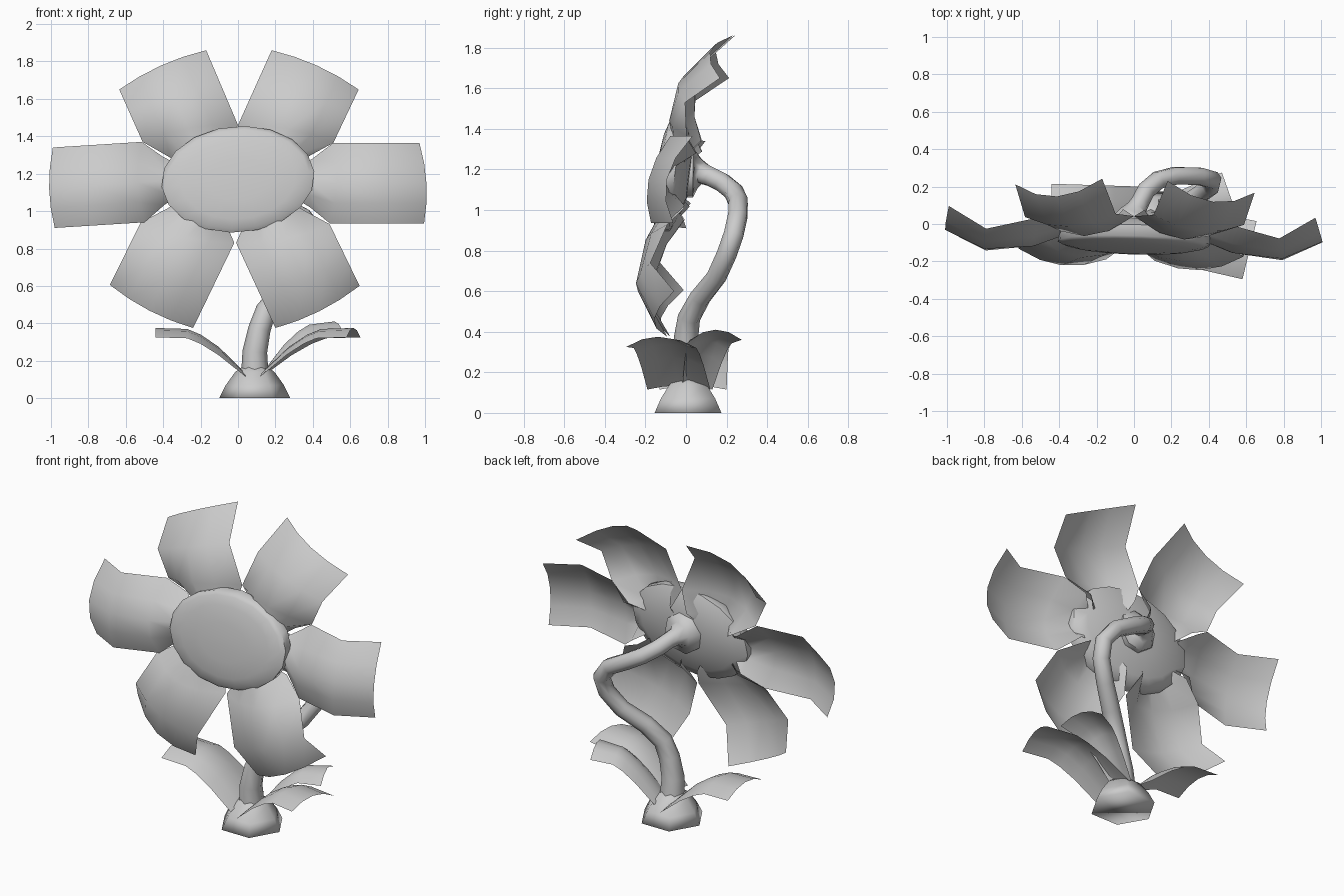
import bpy, math
from mathutils import Vector

cube = bpy.data.objects.get("Cube")
if cube:
    bpy.data.objects.remove(cube, do_unlink=True)

GREY = (0.6, 0.6, 0.6, 1)
grey = bpy.data.materials.new("plain_grey")
grey.use_nodes = True
grey.diffuse_color = GREY
grey.node_tree.nodes["Principled BSDF"].inputs["Base Color"].default_value = GREY


def finish(obj, angle):
    """Give the part its colour and smooth shading."""
    if not obj.data.materials:
        obj.data.materials.append(grey)
    bpy.ops.object.select_all(action='DESELECT')
    obj.select_set(True)
    bpy.context.view_layer.objects.active = obj
    bpy.ops.object.shade_smooth_by_angle(angle=math.radians(angle))


def mesh_part(name, verts, faces, angle=60):
    mesh = bpy.data.meshes.new(name)
    mesh.from_pydata(verts, [], faces)
    obj = bpy.data.objects.new(name, mesh)
    bpy.context.collection.objects.link(obj)
    finish(obj, angle)
    return obj


def grid_faces(rows, cols, wrap=False):
    return [(r * cols + c, r * cols + (c + 1) % cols,
             (r + 1) * cols + (c + 1) % cols, (r + 1) * cols + c)
            for r in range(rows - 1) for c in range(cols if wrap else cols - 1)]


def lathe(name, rings, sides, place, angle):
    """Closed loft; place(ring, turn) gives each point."""
    verts = [place(ring, math.tau * i / sides) for ring in rings for i in range(sides)]
    last = (len(rings) - 1) * sides
    faces = grid_faces(len(rings), sides, True)
    faces += [tuple(reversed(range(sides))), tuple(range(last, last + sides))]
    return mesh_part(name, verts, faces, angle)


def sheet(name, rows, acrosses=(0, .25, .5, .75, 1)):
    """Arched sheet from rows of (left point, right point, arch vector)."""
    verts = []
    for a, b, arch in rows:
        for s in acrosses:
            verts.append(a.lerp(b, s) + arch * (1 - (2 * s - 1) ** 2))
    return mesh_part(name, verts, grid_faces(len(rows), len(acrosses)))


def head_point(x, z, depth, tilt=0.22):
    """Point on the tilted flower head."""
    return Vector((x, depth + tilt * (z - 1.15) - 0.035 * x, z))


# Petals: two base corners and two tip corners seen from the front, then backward lean
petals = {
    "right": ((-.5, .94), (-.515, 1.37), (-.98, .91), (-.99, 1.34), -.025),
    "left": ((.51, 1.365), (.49, .935), (.97, 1.365), (.995, .935), -.025),
    "upper_right": ((-.51, 1.37), (0, 1.46), (-.635, 1.65), (-.17, 1.86), .035),
    "upper_left": ((0, 1.46), (.51, 1.365), (.18, 1.86), (.645, 1.65), .035),
    "lower_right": ((-.02, .83), (-.52, .94), (-.24, .375), (-.685, .605), .04),
    "lower_left": ((.49, .93), (-.01, .83), (.65, .6), (.2, .375), .04),
}
for side, (*corners, lean) in petals.items():
    a, b, c, d = (Vector(p) for p in corners)
    axis = ((c + d) - (a + b)).normalized()
    base = (a + b) / 2

    def root(back, width):
        half = (b - a) * width / 2
        return base - axis * back - half, base - axis * back + half

    rows = []
    # Corners, edge depth, centre depth, outward bulge and share of lean of each row
    for (p, q), edge, mid, bulge, share in (
            (root(.22, .3), -.06, -.075, 0, 0),
            (root(.11, .6), .035, -.085, 0, 0),
            ((a, b), -.03, -.135, .03, .1),
            ((a.lerp(c, .58), b.lerp(d, .58)), -.085, -.145, .015, .5),
            ((c, d), .045, -.035, .025, 1)):
        out = axis * bulge
        rows.append((head_point(p.x, p.y, edge + lean * share),
                     head_point(q.x, q.y, edge + lean * share),
                     Vector((out.x, mid - edge, out.y))))
    sheet(side + "_petal", rows)


# Flower centre: tilted oval cushion
def centre_place(ring, turn):
    scale, depth = ring
    u, v = .412 * scale * math.cos(turn), .285 * scale * math.sin(turn)
    return head_point(u * .99 - v * .12, 1.17 + u * .1 + v * .99, depth, .14)


lathe("flower_centre", [(.05, -.15), (.4, -.148), (.75, -.136), (.93, -.12),
                        (1, -.105), (.99, -.045), (.8, -.015), (.4, .015), (.1, .02)],
      18, centre_place, 60)

# Stem: bent tube flaring into the back of the flower
path = [(.09, .01, .1, .075), (.09, 0, .25, .066), (.115, 0, .37, .06),
        (.15, .015, .47, .056), (.23, .07, .57, .053), (.34, .15, .67, .05),
        (.41, .2, .78, .05), (.42, .235, .88, .05), (.35, .255, .97, .05),
        (.22, .258, 1.04, .05), (.13, .235, 1.09, .05), (.065, .18, 1.135, .05),
        (.035, .12, 1.165, .05), (.015, .085, 1.18, .055), (0, .06, 1.185, .08),
        (0, .035, 1.185, .125), (0, 0, 1.185, .125)]
curve = bpy.data.curves.new("stem", 'CURVE')
curve.dimensions = '3D'
curve.bevel_depth = 1
curve.bevel_resolution = 2
curve.use_fill_caps = True
spline = curve.splines.new('POLY')
spline.points.add(len(path) - 1)
for point, (x, y, z, r) in zip(spline.points, path):
    point.co = (x, y, z, 1)
    point.radius = r
stem = bpy.data.objects.new("stem", curve)
bpy.context.collection.objects.link(stem)
bpy.ops.object.select_all(action='DESELECT')
stem.select_set(True)
bpy.context.view_layer.objects.active = stem
bpy.ops.object.convert(target='MESH')
finish(bpy.context.view_layer.objects.active, 60)

# Base: six-sided mound
lathe("base_mound", [(.19, 0), (.155, .07), (.105, .14), (.05, .18)], 6,
      lambda ring, t: Vector((.09 + ring[0] * math.cos(t), .01 + ring[0] * math.sin(t), ring[1])),
      180)

# Leaves: base pair and tip pair on the ground plan, then extra height at the tip
leaves = {
    "front_left_leaf": ((.12, -.19), (.13, .12), (.58, -.295), (.655, .015), 0),
    "back_left_leaf": ((.13, -.02), (.13, .13), (.56, .02), (.47, .275), .035),
    "right_leaf": ((.04, .2), (.04, -.13), (-.44, .215), (-.44, -.13), 0),
}
for name, (a, b, c, d, raise_tip) in leaves.items():
    rows = []
    for t, z, arch in ((0, .115, .02), (.3, .23, .045), (.5, .29, .05),
                       (.65, .32, .05), (1, .325, .05)):
        lift = z + raise_tip * t
        p, q = (Vector((*Vector(s).lerp(Vector(e), t), lift)) for s, e in ((a, c), (b, d)))
        rows.append((p, q, Vector((0, 0, arch))))
    sheet(name, rows)
